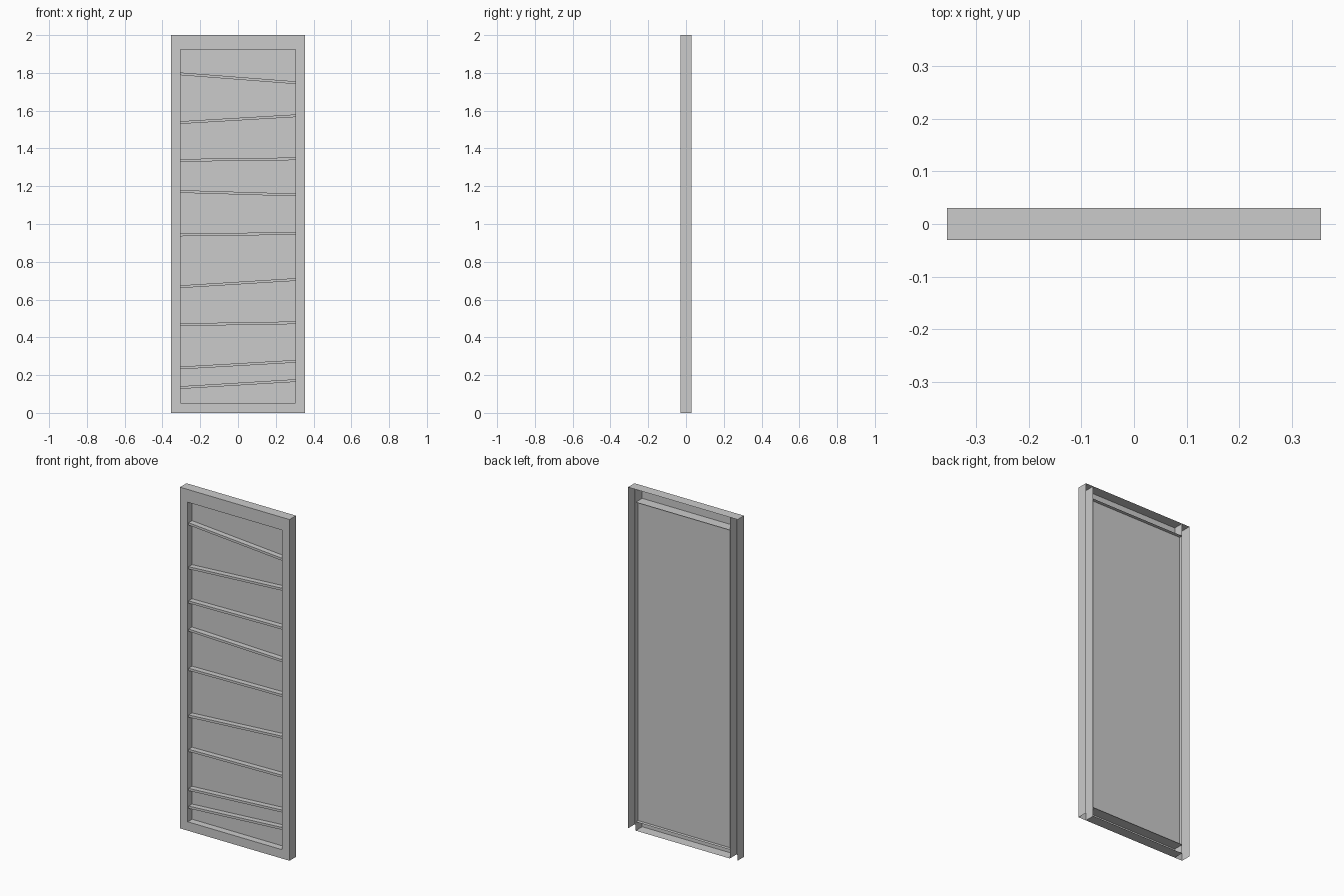
import bpy, bmesh
from math import atan2, hypot
from mathutils import Matrix, Vector

if "Cube" in bpy.data.objects:
    bpy.data.objects.remove(bpy.data.objects["Cube"])

W, D, H = 0.355, 0.03, 2.0          # half width, half depth, height
IX, Z0, Z1 = 0.305, 0.052, 1.925    # opening
PANEL_Y = 0.01


def sheets(name, quads):
    """One object made of flat quads, each given by its four corners."""
    bm = bmesh.new()
    for q in quads:
        bm.faces.new([bm.verts.new(p) for p in q])
    bmesh.ops.remove_doubles(bm, verts=bm.verts, dist=1e-5)
    me = bpy.data.meshes.new(name)
    bm.to_mesh(me)
    bm.free()
    ob = bpy.data.objects.new(name, me)
    bpy.context.collection.objects.link(ob)
    return ob


def front(x0, x1, z0, z1, y):
    return [(x0, y, z0), (x1, y, z0), (x1, y, z1), (x0, y, z1)]


def upright(x, z0, z1, facing):
    q = [(x, -D, z0), (x, D, z0), (x, D, z1), (x, -D, z1)]
    return q if facing > 0 else q[::-1]


def level(x0, x1, z, facing):
    q = [(x0, -D, z), (x1, -D, z), (x1, D, z), (x0, D, z)]
    return q if facing > 0 else q[::-1]


# Stiles: folded channels open at the back and bottom
for side, name in ((-1, "left_stile"), (1, "right_stile")):
    a, b = sorted((side * IX, side * W))
    sheets(name, [front(a, b, 0, H, -D),
                  upright(side * W, 0, H, side),
                  upright(side * IX, 0, H, -side)])

# Rails: channels open at the back
sheets("top_rail", [front(-IX, IX, Z1, H, -D),
                    level(-W, W, H, 1), level(-IX, IX, Z1, -1)])
sheets("bottom_rail", [front(-IX, IX, 0, Z0, -D),
                       level(-IX, IX, 0, -1), level(-IX, IX, Z0, 1)])

# Recessed panel
sheets("panel", [front(-IX, IX, Z0, Z1, PANEL_Y)])

# Slanted slats: centre height at the left and right ends
slats = [(1.795, 1.748), (1.537, 1.573), (1.337, 1.345), (1.172, 1.154),
         (0.942, 0.950), (0.668, 0.706), (0.467, 0.477), (0.238, 0.273),
         (0.134, 0.171)]
SLAT_Y0, SLAT_H = -0.022, 0.014
for i, (zl, zr) in enumerate(slats):
    bm = bmesh.new()
    bmesh.ops.create_cube(bm, size=1)
    for v in bm.verts:
        t = v.co.x + 0.5
        v.co = Vector((v.co.x * 2 * IX,
                       (SLAT_Y0 + PANEL_Y) / 2 + v.co.y * (PANEL_Y - SLAT_Y0),
                       zl + (zr - zl) * t + v.co.z * SLAT_H))
    me = bpy.data.meshes.new("slat")
    bm.to_mesh(me)
    bm.free()
    bpy.context.collection.objects.link(bpy.data.objects.new(f"slat_{i + 1}", me))
